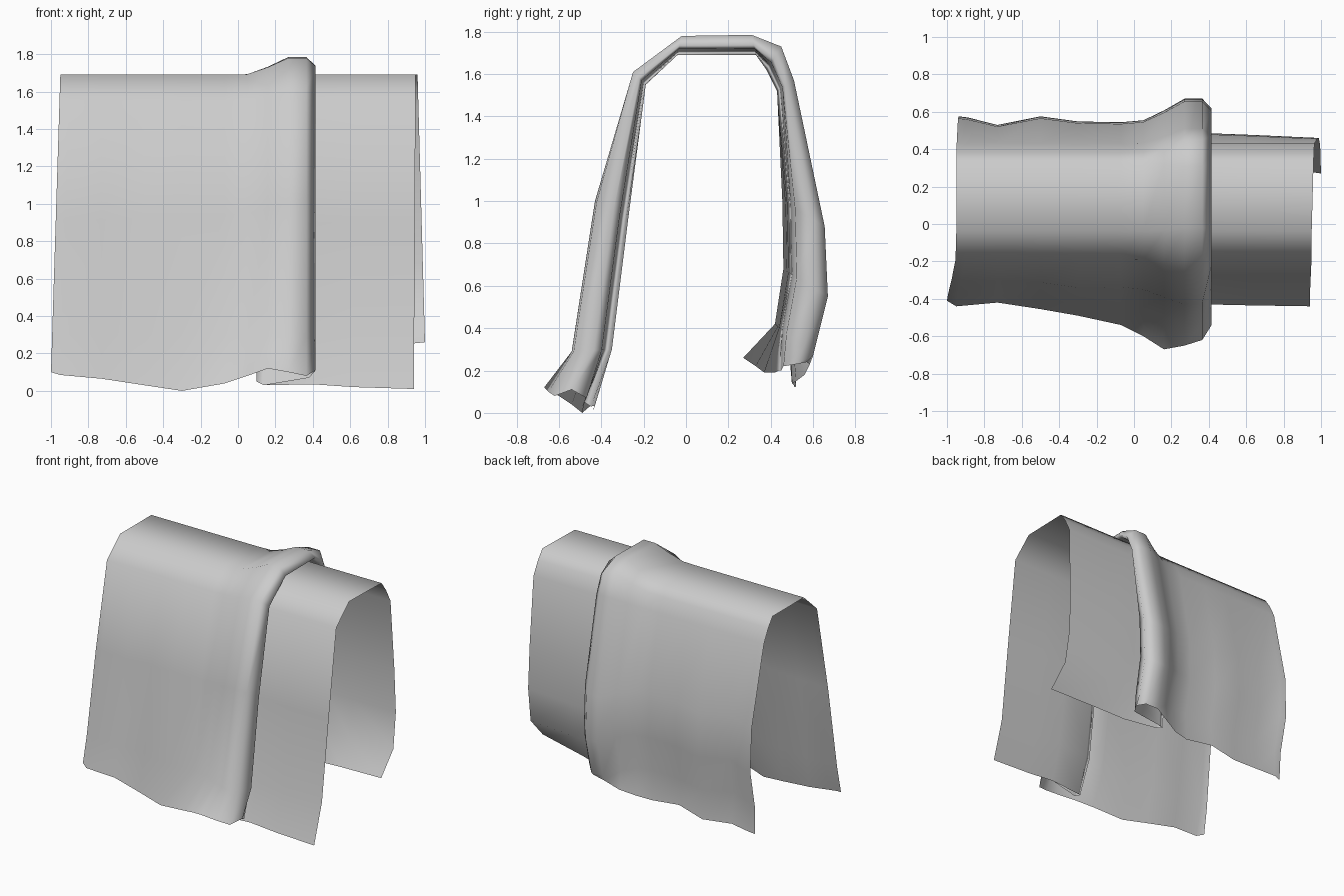
import bpy, bmesh

# Draped arch profile (y, z) from front hem to back hem: tight base and puffed-out fold
BASE = [(-.35, .3), (-.275, .9), (-.19, 1.55), (-.04, 1.69), (.33, 1.69), (.38, 1.62),
        (.43, 1.52), (.455, 1.0), (.46, .68), (.42, .42)]
PUFF = [(-.54, .29), (-.43, 1.0), (-.25, 1.61), (-.02, 1.78), (.31, 1.785), (.45, 1.73),
        (.51, 1.57), (.655, .88), (.67, .55), (.60, .27)]
FRONT, TOP = range(0, 2), range(2, 7)

# Columns across the cloth: x, puff of top, front, back, then front hem y z, back hem y z
COLUMNS = [
    (-.95, .0, .12, .55, -.41, .10, .51, .12),
    (-.90, .0, .18, .52, -.44, .085, .52, .13),
    (-.73, .0, .17, .33, -.42, .065, .50, .14),
    (-.50, .0, .24, .55, -.455, .03, .52, .12),
    (-.30, .0, .42, .42, -.49, .0, .51, .17),
    (-.07, .0, .40, .40, -.54, .04, .50, .14),
    (.05, .03, .48, .45, -.60, .08, .52, .15),
    (.16, .45, .75, .7, -.67, .12, .56, .18),
    (.27, 1., 1., 1., -.65, .10, .585, .23),
    (.365, 1., .95, 1., -.62, .08, .57, .24),
    (.415, .5, .45, .75, -.54, .11, .52, .23),
    (.38, .32, .25, .3, -.47, .07, .46, .22),
    (.14, .2, .2, .2, -.49, .03, .45, .20),
    (.10, .14, .14, .18, -.48, .05, .44, .20),
    (.14, .05, .06, .15, -.45, .03, .42, .19),
    (.40, .0, .0, .12, -.43, .035, .37, .19),
    (.62, .0, .0, .08, -.435, .02, .33, .22),
    (.95, .0, .0, .0, -.44, .01, .27, .26),
]


def column_points(col):
    x, top, front, back, fy, fz, by, bz = col
    pts = [(fy, fz)]
    for i, (a, b) in enumerate(zip(BASE, PUFF)):
        w = top if i in TOP else front if i in FRONT else back
        pts.append((a[0] + (b[0] - a[0]) * w, a[1] + (b[1] - a[1]) * w))
    pts.append((by, bz))
    out = []
    for y, z in pts:
        drop = max(0, 1 - z / 1.69)
        dx = 0
        if x < -.85:                     # left end flares toward the hem
            dx = -.053 * drop if y < 0 else .02 * drop
        elif x > .9:                     # right end: back flap swings out
            dx = -.01 * drop if y < 0 else .01 + .047 * drop
        out.append((x + dx, y, z))
    return out


# Cloth sheet with one Z-shaped pleat
bm = bmesh.new()
grid = [[bm.verts.new(p) for p in column_points(c)] for c in COLUMNS]
for a, b in zip(grid, grid[1:]):
    for i in range(len(a) - 1):
        bm.faces.new((a[i], b[i], b[i + 1], a[i + 1]))
mesh = bpy.data.meshes.new("draped_cloth")
bm.to_mesh(mesh)
bm.free()
cloth = bpy.data.objects.new("draped_cloth", mesh)
bpy.context.collection.objects.link(cloth)
for p in mesh.polygons:
    p.use_smooth = True
